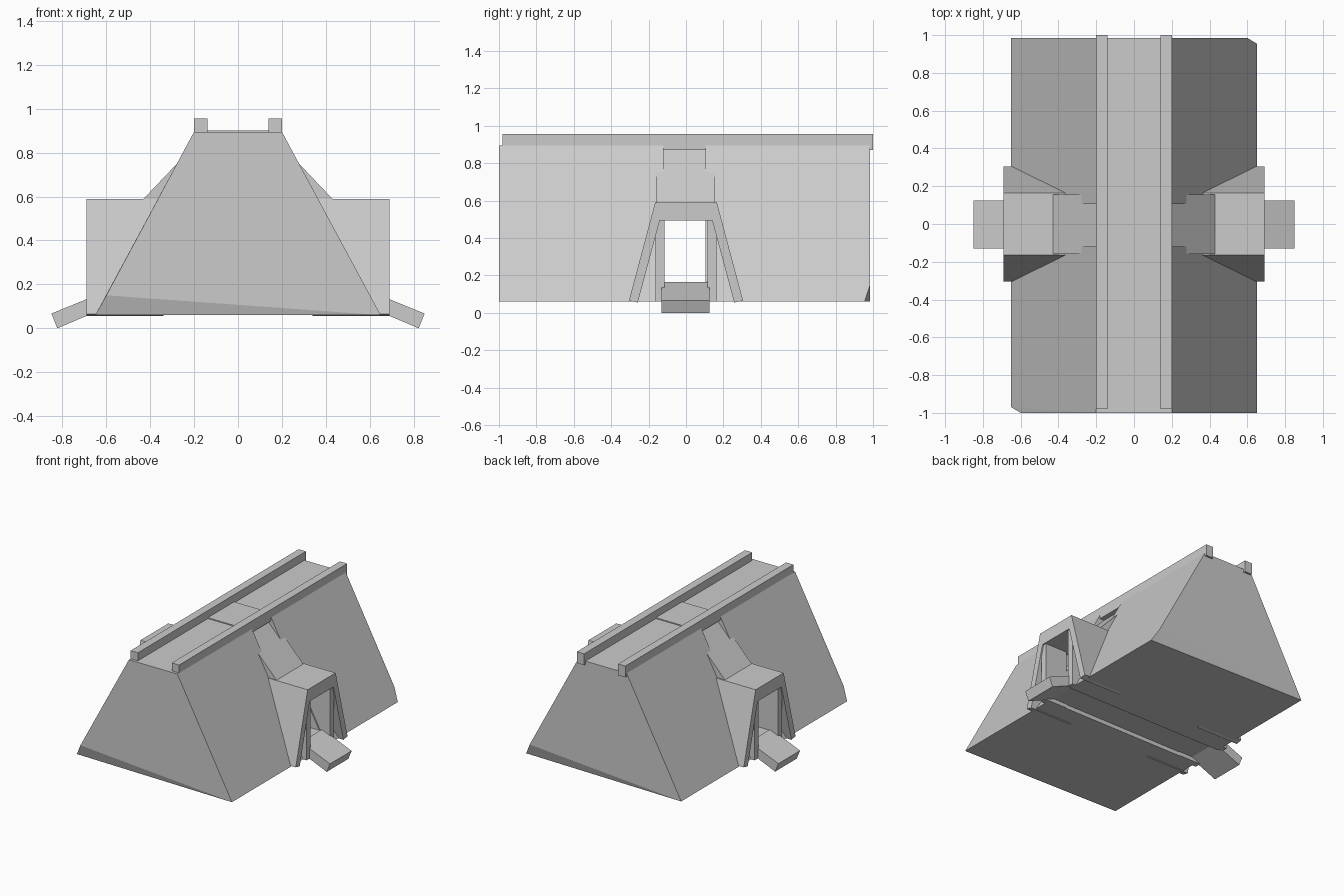
import bpy, bmesh

if "Cube" in bpy.data.objects:
    bpy.data.objects.remove(bpy.data.objects["Cube"])


def finish(name, bm):
    bmesh.ops.recalc_face_normals(bm, faces=bm.faces)
    me = bpy.data.meshes.new(name)
    bm.to_mesh(me)
    bm.free()
    ob = bpy.data.objects.new(name, me)
    bpy.context.collection.objects.link(ob)
    return ob


def hull(name, pts):
    bm = bmesh.new()
    for p in pts:
        bm.verts.new(p)
    bmesh.ops.convex_hull(bm, input=bm.verts)
    bmesh.ops.dissolve_limit(bm, angle_limit=0.01, verts=bm.verts, edges=bm.edges)
    return finish(name, bm)


def box(name, x0, x1, y0, y1, z0, z1):
    return hull(name, [(x, y, z) for x in (x0, x1) for y in (y0, y1) for z in (z0, z1)])


def prism_y(name, prof, y0, y1):
    # x,z profile carried along y
    return hull(name, [(x, y, z) for x, z in prof for y in (y0, y1)])


def prism_x(name, prof, x0, x1):
    # y,z profile carried along x
    return hull(name, [(x, y, z) for y, z in prof for x in (x0, x1)])


# Two sloped body halves with one clipped lower corner each
def body(name, s, y_in, y_out):
    inner = [(-0.65, 0.06), (0.65, 0.06), (0.2, 0.895), (-0.2, 0.895)]
    pts = [(x, y_in, z) for x, z in inner]
    pts += [(-0.2, y_out, 0.895), (0.2, y_out, 0.895), (-s * 0.65, y_out, 0.06),
            (s * 0.6, y_out, 0.15), (s * 0.65, y_out + 0.03 * (-s), 0.06)]
    return hull(name, pts)


body("body_front", -1, -0.12, -1.0)
body("body_back", 1, 0.105, 0.985)

# Passage floor and roof bridging the halves
box("passage_floor", -0.62, 0.62, -0.13, 0.115, 0.09, 0.16)
box("passage_roof", -0.15, 0.15, -0.155, 0.155, 0.865, 0.902)

for s, side in ((1, "right"), (-1, "left")):
    def mx(a, b):
        return sorted((s * a, s * b))

    # Roof rail
    box("roof_rail_" + side, *mx(0.14, 0.2), -0.98, 1.0, 0.87, 0.955)
    # Sloped panel above the doorway
    prism_y("sloped_panel_" + side,
            [(s * x, z) for x, z in ((0.14, 0.895), (0.43, 0.59), (0.36, 0.59), (0.14, 0.82))],
            -0.16, 0.155)
    # Door canopy
    box("door_canopy_" + side, *mx(0.34, 0.69), -0.165, 0.165, 0.495, 0.59)
    # Splayed buttresses and upright jambs
    for t, end in ((1, "back"), (-1, "front")):
        prism_x("buttress_%s_%s" % (side, end),
                [(t * y, z) for y, z in ((0.165, 0.59), (0.305, 0.065), (0.258, 0.055), (0.125, 0.55))],
                *mx(0.34, 0.69))
        prism_x("door_jamb_%s_%s" % (side, end),
                [(t * y, z) for y, z in ((0.115, 0.06), (0.162, 0.06), (0.162, 0.52), (0.115, 0.52))],
                *mx(0.5, 0.68))
    # Entry ramp
    prism_y("entry_ramp_" + side,
            [(s * x, z) for x, z in ((0.61, 0.165), (0.85, 0.067), (0.823, 0.0), (0.61, 0.09))],
            -0.13, 0.125)
